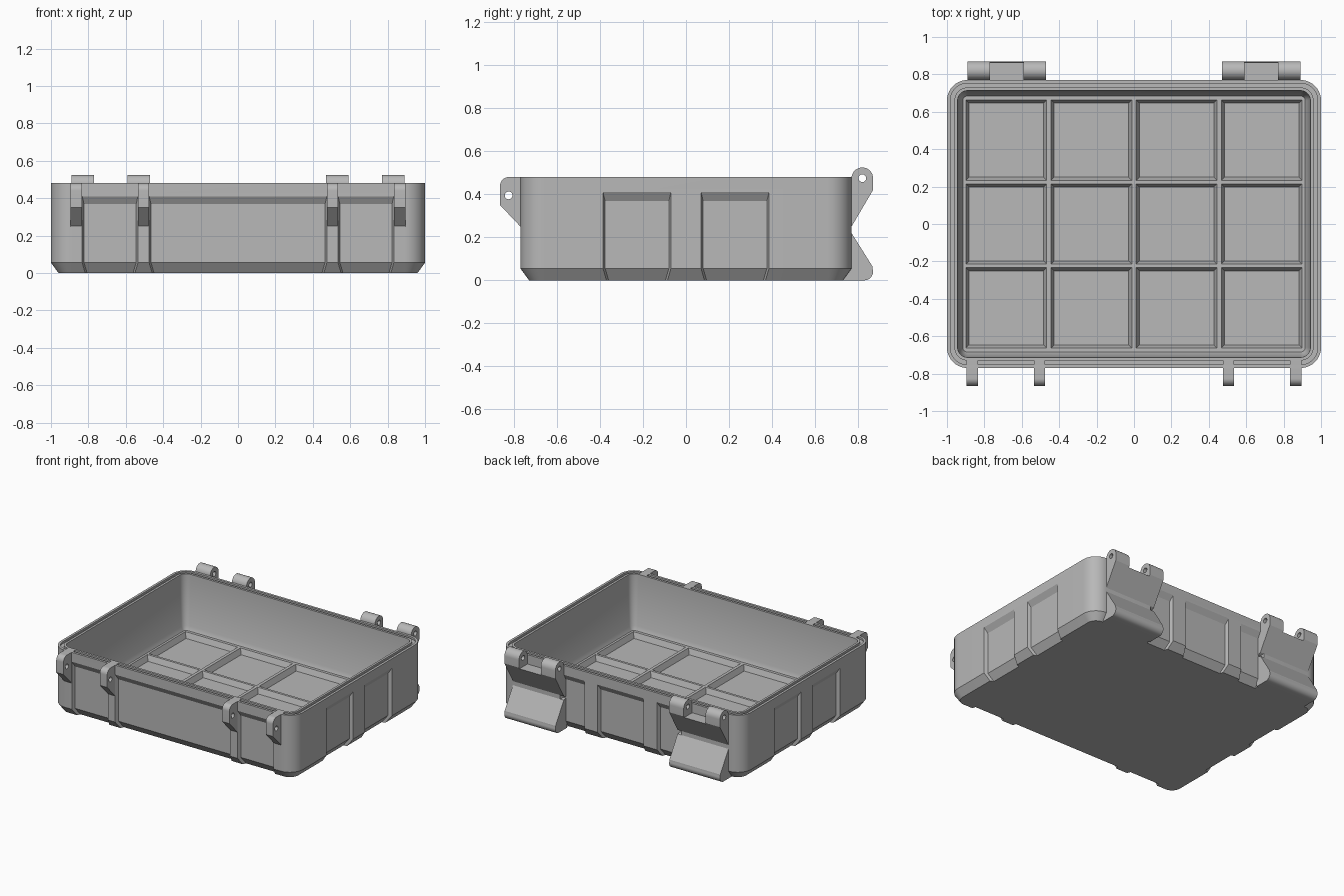
import bpy, bmesh
from math import sin, cos, pi, radians
from mathutils import Matrix, Vector

cube = bpy.data.objects.get("Cube")
if cube:
    bpy.data.objects.remove(cube, do_unlink=True)

grey = bpy.data.materials.new("plain grey")
grey.use_nodes = True
COLOUR = (0.48, 0.48, 0.48, 1)
grey.diffuse_color = COLOUR
grey.node_tree.nodes["Principled BSDF"].inputs["Base Color"].default_value = COLOUR

HX, HY, H = 1.0, 0.77, 0.48     # tray half width, half depth, height
CHAMFER, CHAMFER_Z = 0.04, 0.055


def loft(bm, rings):
    """Skin a stack of equal-length point rings and cap both ends."""
    loops = [[bm.verts.new(p) for p in ring] for ring in rings]
    n = len(loops[0])
    for a, b in zip(loops, loops[1:]):
        for i in range(n):
            j = (i + 1) % n
            bm.faces.new((a[i], a[j], b[j], b[i]))
    bm.faces.new(loops[0][::-1])
    bm.faces.new(loops[-1])


def finish(name, bm, smooth=True):
    bmesh.ops.recalc_face_normals(bm, faces=bm.faces)
    mesh = bpy.data.meshes.new(name)
    bm.to_mesh(mesh)
    bm.free()
    mesh.materials.append(grey)
    obj = bpy.data.objects.new(name, mesh)
    bpy.context.collection.objects.link(obj)
    return obj


def activate(obj):
    bpy.ops.object.select_all(action='DESELECT')
    obj.select_set(True)
    bpy.context.view_layer.objects.active = obj


def cut(obj, bm):
    """Subtract a temporary cutter from the object."""
    cutter = finish("cutter", bm)
    cutter.hide_render = True
    mod = obj.modifiers.new("cut", 'BOOLEAN')
    mod.operation = 'DIFFERENCE'
    mod.solver = 'EXACT'
    mod.object = cutter
    activate(obj)
    bpy.ops.object.modifier_apply(modifier=mod.name)
    bpy.data.objects.remove(cutter, do_unlink=True)


def smooth(obj):
    activate(obj)
    bpy.ops.object.shade_smooth_by_angle(angle=radians(28))


def rounded_ring(inset, z, radius=0.11, steps=10):
    r = max(radius - inset, 0.02)
    ring = []
    for k, (sx, sy) in enumerate(((1, 1), (-1, 1), (-1, -1), (1, -1))):
        cx, cy = sx * (HX - inset - r), sy * (HY - inset - r)
        for i in range(steps + 1):
            a = (k + i / steps) * pi / 2
            ring.append((cx + r * cos(a), cy + r * sin(a), z))
    return ring


def arc(cy, cz, r, start, end, steps=10):
    angles = [radians(start + (end - start) * i / steps) for i in range(steps + 1)]
    return [(cy + r * cos(a), cz + r * sin(a)) for a in angles]


def slab(bm, profile, x0, x1):
    """Extrude a side profile of (y, z) points along x."""
    loft(bm, [[(x, y, z) for y, z in profile] for x in (x0, x1)])


def box(bm, lo, hi):
    slab(bm, [(lo[1], lo[2]), (hi[1], lo[2]), (hi[1], hi[2]), (lo[1], hi[2])], lo[0], hi[0])


# Tray shell: chamfered foot, grooved rim, drafted inner wall and floor
shell = [(CHAMFER, 0), (0, CHAMFER_Z), (0, H), (0.018, H), (0.018, H - 0.015),
         (0.04, H - 0.015), (0.04, H), (0.057, H), (0.07, 0.1), (0.085, 0.07)]
bm = bmesh.new()
loft(bm, [rounded_ring(o, z) for o, z in shell])
tray = finish("tray", bm)

# Floor compartments, four by three
bm = bmesh.new()
for col in range(4):
    for row in range(3):
        cx, cy = (col - 1.5) * 0.455, (row - 1) * 0.448
        rings = []
        for z, g in ((0.03, 0), (0.08, 0.021)):
            w, d = 0.199 + g, 0.198 + g
            rings.append([(cx + sx * w, cy + sy * d, z)
                          for sx, sy in ((1, 1), (-1, 1), (-1, -1), (1, -1))])
        loft(bm, rings)
cut(tray, bm)

# Recessed wall panels, running out through the chamfered foot
DEPTH = 0.025
recess = [(-0.02, 0.43), (0, 0.41), (DEPTH, 0.368), (DEPTH, CHAMFER_Z),
          (DEPTH + CHAMFER, 0), (DEPTH + CHAMFER, -0.03), (-0.02, -0.03)]


def panel(bm, angle, wall, centre, half):
    turn = Matrix.Rotation(radians(angle), 3, 'Z')
    rings = []
    for s in (-1, 1):
        rings.append([turn @ Vector((centre + s * (half - 0.4 * o), o - wall, z))
                      for o, z in recess])
    loft(bm, rings)


bm = bmesh.new()
panel(bm, 0, HY, 0, 0.475)
panel(bm, 180, HY, 0, 0.19)
for s in (-1, 1):
    panel(bm, 0, HY, s * 0.684, 0.149)
    panel(bm, 180, HY, s * 0.4, 0.1)
    for side in (90, -90):
        panel(bm, side, HX, s * 0.228, 0.158)
cut(tray, bm)
smooth(tray)

# Front latch lugs with pin holes
lug_profile = ([(-0.725, 0.24), (-0.77, 0.25), (-0.865, 0.35)]
               + arc(-0.825, 0.44, 0.04, 180, 90) + [(-0.725, H)])
for s, side in ((1, "left"), (-1, "right")):
    for x, place in ((0.505, "inner"), (0.865, "outer")):
        bm = bmesh.new()
        slab(bm, lug_profile, s * x - 0.03, s * x + 0.03)
        lug = finish(f"{side}_{place}_latch_lug", bm)
        bm = bmesh.new()
        slab(bm, arc(-0.825, 0.395, 0.018, 0, 345, 23), s * x - 0.1, s * x + 0.1)
        cut(lug, bm)
        smooth(lug)

# Back hinges: two knuckles on a sloped bracket, with a foot wedge below
knuckle_profile = ([(0.73, 0.23), (0.77, 0.25), (0.87, 0.42)]
                   + arc(0.82, 0.475, 0.05, 0, 180, 16) + [(0.77, 0.46), (0.73, 0.46)])
foot_profile = ([(0.73, 0), (0.825, 0)] + arc(0.83, 0.04, 0.04, -80, 20, 8)
                + [(0.867, 0.065), (0.77, 0.22), (0.73, 0.23)])
for s, side in ((1, "left"), (-1, "right")):
    x = s * 0.68
    bm = bmesh.new()
    slab(bm, knuckle_profile, x - 0.21, x + 0.21)
    hinge = finish(f"{side}_hinge", bm)
    bm = bmesh.new()
    box(bm, (x - 0.09, 0.7, 0.41), (x + 0.09, 0.95, 0.6))
    cut(hinge, bm)
    bm = bmesh.new()
    slab(bm, arc(0.82, 0.475, 0.018, 0, 345, 23), x - 0.3, x + 0.3)
    cut(hinge, bm)
    smooth(hinge)
    bm = bmesh.new()
    slab(bm, foot_profile, x - 0.21, x + 0.21)
    smooth(finish(f"{side}_hinge_foot", bm))
